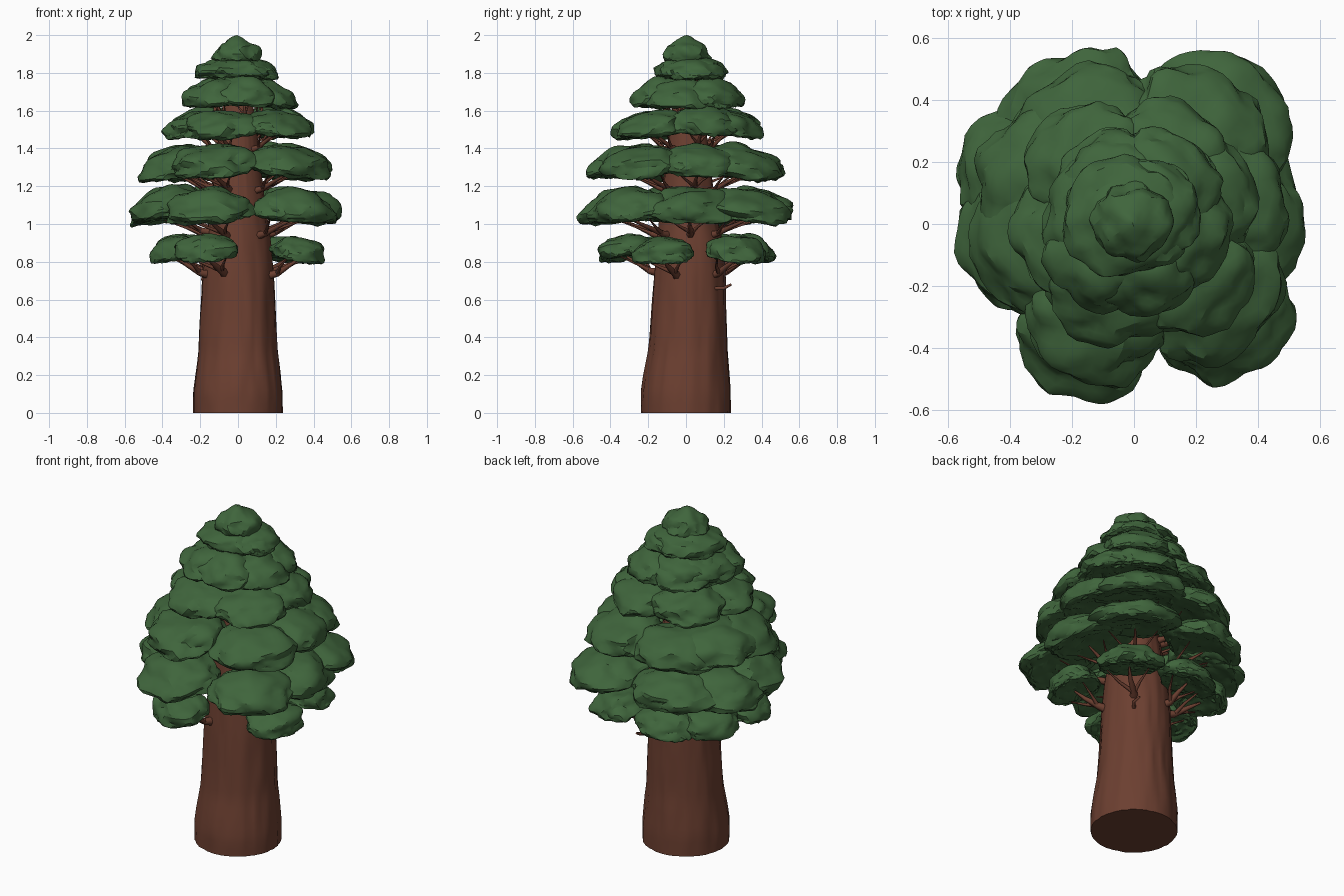
import bpy, bmesh, math, random
from mathutils import Vector, Matrix, noise

if "Cube" in bpy.data.objects:
    bpy.data.objects.remove(bpy.data.objects["Cube"])

random.seed(4)


def material(name, col):
    m = bpy.data.materials.new(name)
    m.diffuse_color = (*col, 1)
    m.use_nodes = True
    m.node_tree.nodes["Principled BSDF"].inputs["Base Color"].default_value = m.diffuse_color
    return m


BARK = material("bark", (0.15, 0.05, 0.03))
LEAF = material("leaf", (0.05, 0.13, 0.045))


def finish(bm, name, mat, angle):
    me = bpy.data.meshes.new(name)
    bm.to_mesh(me)
    bm.free()
    ob = bpy.data.objects.new(name, me)
    bpy.context.collection.objects.link(ob)
    me.materials.append(mat)
    bpy.ops.object.select_all(action='DESELECT')
    ob.select_set(True)
    bpy.context.view_layer.objects.active = ob
    bpy.ops.object.shade_smooth_by_angle(angle=math.radians(angle))
    return ob


# trunk: height, radius, y offset of the axis
PROFILE = [(0, .238, 0), (.1, .237, 0), (.2, .226, .003), (.33, .21, .01), (.5, .201, .015),
           (.75, .188, .02), (.9, .175, .02), (1.0, .158, .015), (1.2, .132, .01),
           (1.4, .11, .01), (1.6, .085, .01), (1.75, .055, .01), (1.92, .015, .01)]


def trunk_at(z):
    for (z0, r0, y0), (z1, r1, y1) in zip(PROFILE, PROFILE[1:]):
        if z <= z1:
            t = (z - z0) / (z1 - z0)
            return r0 + (r1 - r0) * t, y0 + (y1 - y0) * t
    return .01, 0


bm = bmesh.new()
SEG, RINGS = 64, 48
rings = []
for i in range(RINGS + 1):
    z = 1.92 * i / RINGS
    r, oy = trunk_at(z)
    ring = []
    for k in range(SEG):
        a = 2 * math.pi * k / SEG
        c, s = math.cos(a), math.sin(a)
        ridge = noise.noise(Vector((c * 6, s * 6, z * 3)))
        crack = noise.noise(Vector((c * 11, s * 11, z * 4 + 7)))
        foot = .06 * max(0, 1 - z / .12) * max(0, ridge)
        rr = r * (1 + .035 * ridge - .05 * max(0, crack - .2) - foot)
        ring.append(bm.verts.new((rr * c, rr * s + oy, z)))
    rings.append(ring)
for lo, hi in zip(rings, rings[1:]):
    for k in range(SEG):
        n = (k + 1) % SEG
        bm.faces.new((lo[k], lo[n], hi[n], hi[k]))
bm.faces.new(rings[0][::-1])
bm.faces.new(rings[-1])
finish(bm, "trunk", BARK, 40)


# foliage pad: domed, lumpy cushion with a hollow ragged underside
def pad(bm, centre, yaw, radial, tang, height, tilt):
    seed = Vector([random.uniform(0, 50) for _ in range(3)])
    geo = bmesh.ops.create_icosphere(bm, subdivisions=4, radius=1)
    m = (Matrix.Translation(centre) @ Matrix.Rotation(yaw, 4, 'Z')
         @ Matrix.Rotation(tilt, 4, 'Y'))
    for v in geo['verts']:
        p = v.co.copy()
        lump = noise.noise(p * 1.6 + seed) * .2 + noise.noise(p * 3.5 + seed) * .08
        q = p * (1 + lump)
        z = q.z * height * (.6 if q.z > 0 else .4)
        if p.z < 0:
            z += .3 * height * max(0, 1 - (p.x ** 2 + p.y ** 2) * 1.1)
            z += .012 * noise.noise(p * 7 + seed)
        v.co = m @ Vector((q.x * radial, q.y * tang, z))


# branches: tapered curves, each forking into the underside of its pad
cu = bpy.data.curves.new("branches", 'CURVE')
cu.dimensions = '3D'
cu.bevel_depth = 1
cu.bevel_resolution = 1
cu.use_fill_caps = True
cu.materials.append(BARK)
bpy.context.collection.objects.link(bpy.data.objects.new("branches", cu))


def limb(points, radii):
    sp = cu.splines.new('POLY')
    sp.points.add(len(points) - 1)
    for pt, co, r in zip(sp.points, points, radii):
        pt.co = (*co, 1)
        pt.radius = r


def polar(a, r, z):
    return Vector((r * math.cos(a), r * math.sin(a) + .01, z))


def branch(a, reach, z, size):
    r0, _ = trunk_at(z - .03)
    root = polar(a, r0 * .75, z - .04)
    knee = polar(a + .06, r0 + .03, z - .025)
    mid = polar(a, (r0 + reach) / 2 + .02, z + .015)
    limb([root, knee, mid, polar(a, reach, z + .05)], [size * 1.6, size, size * .65, size * .3])
    for da in (-.35, .3):
        limb([knee, polar(a + da * .6, (r0 + reach) / 2, z + .01),
              polar(a + da, reach, z + .05)], [size * .7, size * .45, size * .2])


# tiers: bottom z, height, reach, radial half, tangential half, pad angles
TIERS = [
    (.77, .16, .47, .14, .17, [200, 243, 338, 45, 108, 148]),
    (.98, .20, .565, .21, .235, [190, 246, 314, 2, 50, 119, 155]),
    (1.215, .19, .505, .20, .23, [190, 247, 318, 10, 55, 120, 155]),
    (1.44, .16, .39, .17, .20, [190, 247, 318, 20, 60, 130]),
    (1.60, .16, .29, .16, .18, [225, 285, 345, 50, 120, 170]),
]
for i, (z, h, reach, rad, tang, angles) in enumerate(TIERS, 1):
    bm = bmesh.new()
    for deg in angles:
        a = math.radians(deg)
        s = random.uniform(.97, 1.05)
        # the crown is slightly square in plan: longer on the diagonals
        diag = 1 + .1 * math.sin(2 * a) ** 2
        r = reach * diag * random.uniform(.98, 1.02) - rad * s
        zz = z + random.uniform(-.012, .012)
        pad(bm, polar(a, r, zz + h * .45), a, rad * s, tang * s, h * s, .2)
        branch(a, r, zz, .021 - .002 * i)
    finish(bm, f"foliage_tier_{i}", LEAF, 25)

# crown
bm = bmesh.new()
pad(bm, Vector((-.03, .02, 1.80)), 0, .20, .19, .15, 0)
pad(bm, Vector((.05, .04, 1.79)), 1, .16, .17, .14, 0)
finish(bm, "foliage_tier_6", LEAF, 25)
bm = bmesh.new()
pad(bm, Vector((-.005, .005, 1.9)), 0, .12, .12, .15, 0)
for v in bm.verts:  # pull the cap up to a soft point
    d = math.hypot(v.co.x, v.co.y)
    if v.co.z > 1.9:
        v.co.z += .03 * max(0, 1 - d / .08)
top = max(v.co.z for v in bm.verts)
for v in bm.verts:
    v.co.z += 2.0 - top
finish(bm, "crown_tip", LEAF, 25)

# broken stubs low on the trunk
limb([(.1, .12, .66), (.17, .2, .66), (.16, .24, .68)], [.014, .01, .006])
limb([(-.15, 0, .7), (-.195, .0, .71)], [.016, .01])
